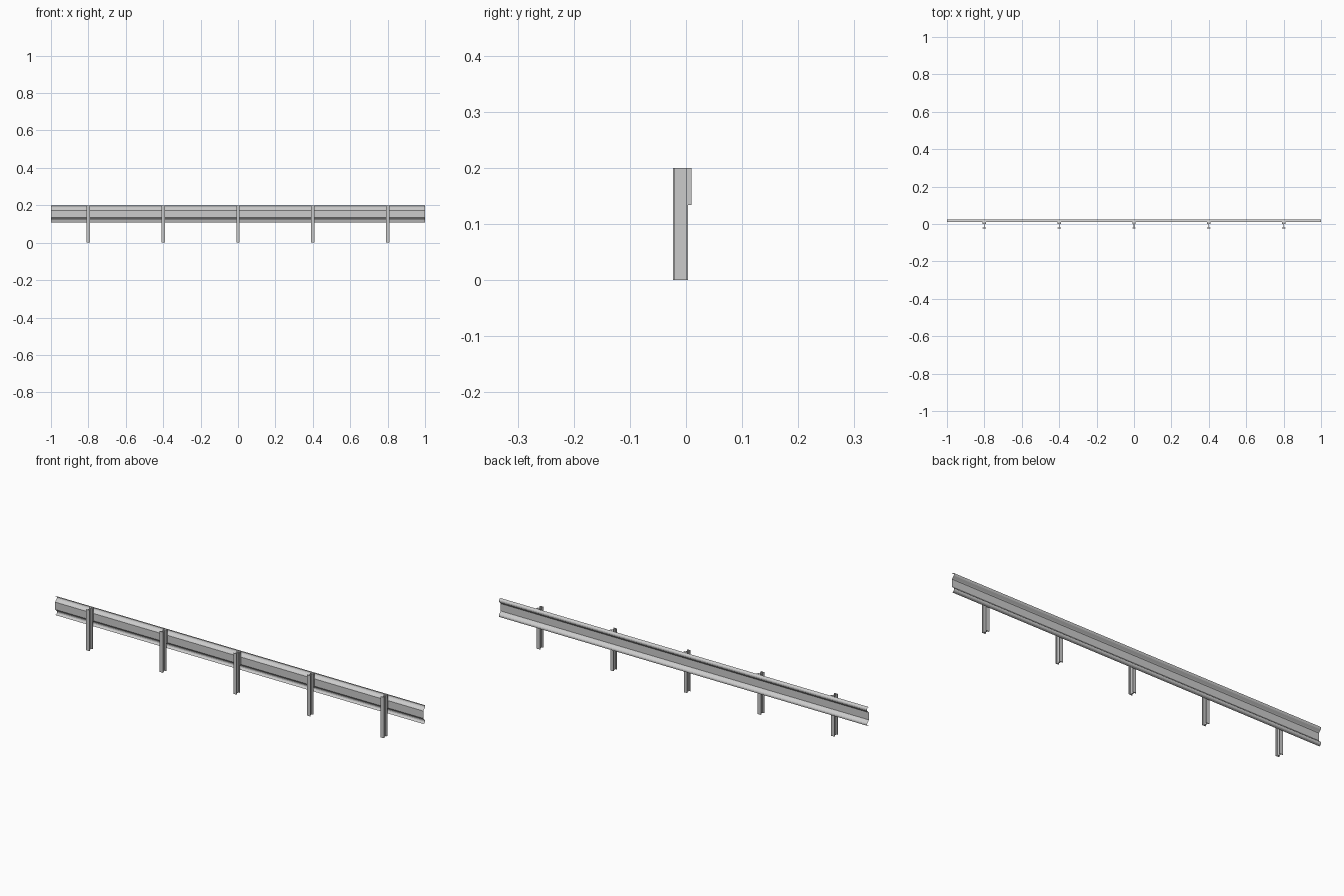
import bpy, bmesh

if "Cube" in bpy.data.objects:
    bpy.data.objects.remove(bpy.data.objects["Cube"])


def extrude_profile(name, pts, offset, closed):
    """Sweep a 3D outline along an offset; closed outlines become solids."""
    bm = bmesh.new()
    vs = [bm.verts.new(p) for p in pts]
    if closed:
        geom = [bm.faces.new(vs)]
    else:
        geom = [bm.edges.new(pair) for pair in zip(vs, vs[1:])]
    if closed:
        res = bmesh.ops.extrude_face_region(bm, geom=geom, use_keep_orig=True)
    else:
        res = bmesh.ops.extrude_edge_only(bm, edges=geom)
    moved = [g for g in res["geom"] if isinstance(g, bmesh.types.BMVert)]
    bmesh.ops.translate(bm, verts=moved, vec=offset)
    bmesh.ops.recalc_face_normals(bm, faces=bm.faces[:])
    me = bpy.data.meshes.new(name)
    bm.to_mesh(me)
    bm.free()
    ob = bpy.data.objects.new(name, me)
    bpy.context.collection.objects.link(ob)
    return ob


# Corrugated rail: thin open sheet, upper half mirrored about its mid height
MID = 0.154
upper = [(0.011, 0.046), (0.018, 0.0445), (0.0215, 0.0425), (0.0235, 0.039),
         (0.0235, 0.034), (0.0215, 0.030), (0.012, 0.0215), (0.0095, 0.018)]
half = upper + [(y, -z) for y, z in reversed(upper)]
extrude_profile("rail", [(-1, y, MID + z) for y, z in half], (2, 0, 0), False)

# I-section posts with a spacer block behind the rail
W, WEB = 0.009, 0.002
Y0, Y1, T = -0.0235, 0.0035, 0.0035
right = [(W, Y0), (W, Y0 + T), (WEB, Y0 + T), (WEB, Y1 - T), (W, Y1 - T), (W, Y1)]
section = right + [(-x, y) for x, y in reversed(right)]
for i in range(5):
    cx = -0.8 + 0.4 * i
    extrude_profile(f"post_{i + 1}", [(cx + x, y, 0) for x, y in section],
                    (0, 0, 0.2), True)
    block = [(-W, Y1), (W, Y1), (W, 0.0095), (-W, 0.0095)]
    extrude_profile(f"spacer_block_{i + 1}", [(cx + x, y, 0.134) for x, y in block],
                    (0, 0, 0.066), True)
